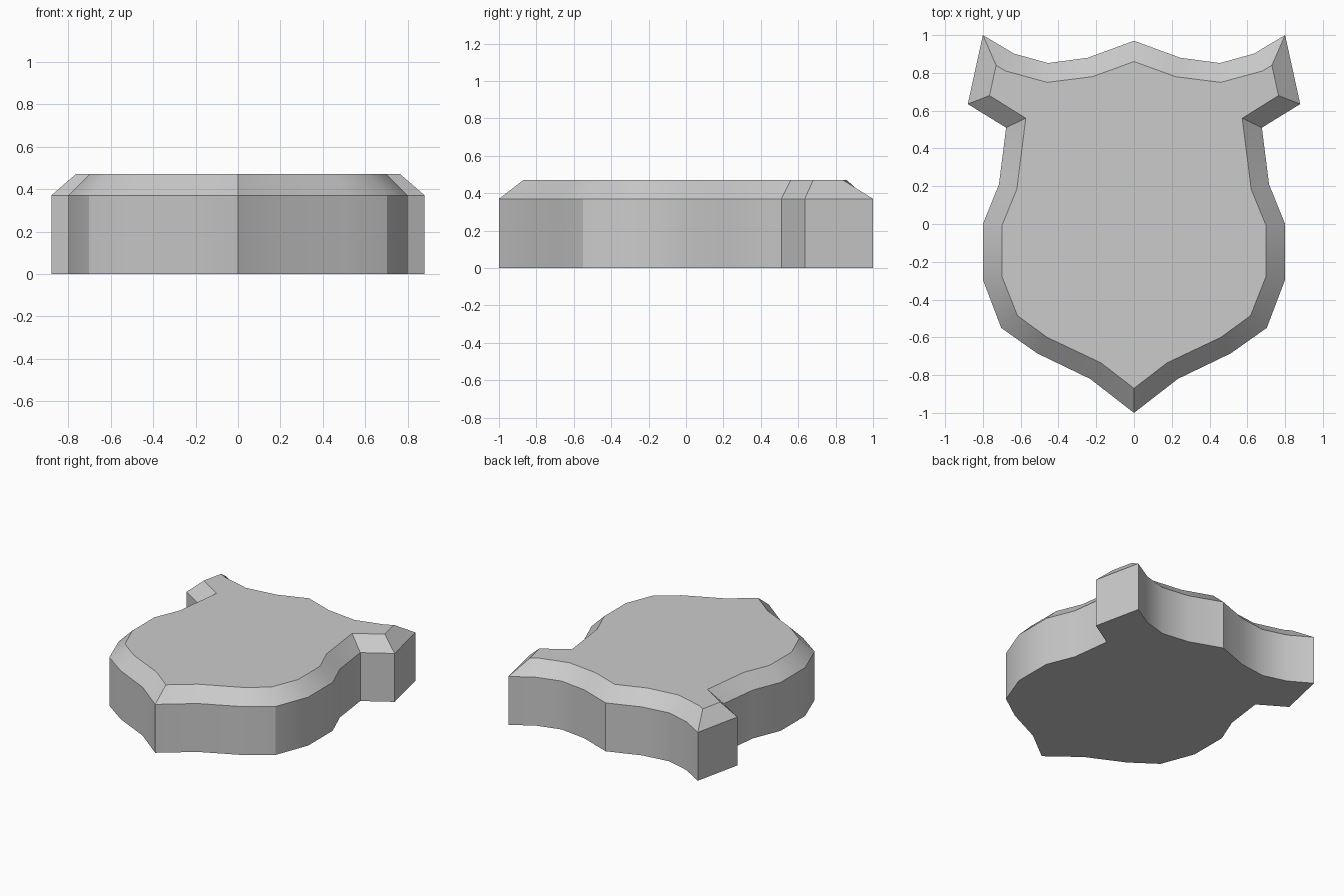
import bpy, bmesh, math

if "Cube" in bpy.data.objects:
    bpy.data.objects.remove(bpy.data.objects["Cube"])

# Right half of the shield outline, top centre to bottom tip
outer = [(0, .97), (.245, .88), (.455, .852), (.635, .902), (.8, 1), (.88, .635), (.677, .51),
         (.715, .21), (.8, 0), (.8, -.295), (.703, -.55), (.512, -.685), (.232, -.82), (0, -1)]
# Matching half outline of the flat top face, inside the chamfer
inner = [(0, .86), (.22, .78), (.46, .75), (.68, .81), (.73, .84), (.765, .68), (.573, .56),
         (.62, .185), (.70, -.01), (.70, -.275), (.617, -.485), (.46, -.60), (.175, -.735), (0, -.87)]

bm = bmesh.new()


def ring(half, z):
    """Mirror a half outline into a closed ring of vertices."""
    full = half + [(-x, y) for x, y in reversed(half[1:-1])]
    return [bm.verts.new((x, y, z)) for x, y in full]


# Base, top of the wall, chamfered rim
rings = [ring(outer, 0), ring(outer, .37), ring(inner, .47)]
for low, high in zip(rings, rings[1:]):
    n = len(low)
    for i in range(n):
        j = (i + 1) % n
        bm.faces.new((low[i], low[j], high[j], high[i]))
bm.faces.new(rings[0])
bm.faces.new(rings[-1])
bmesh.ops.recalc_face_normals(bm, faces=bm.faces)

mesh = bpy.data.meshes.new("shield_plate")
bm.to_mesh(mesh)
bm.free()
shield = bpy.data.objects.new("shield_plate", mesh)
bpy.context.collection.objects.link(shield)

# Soft curved walls, crisp corners and chamfer edges
bpy.context.view_layer.objects.active = shield
shield.select_set(True)
bpy.ops.object.shade_smooth_by_angle(angle=math.radians(30))
